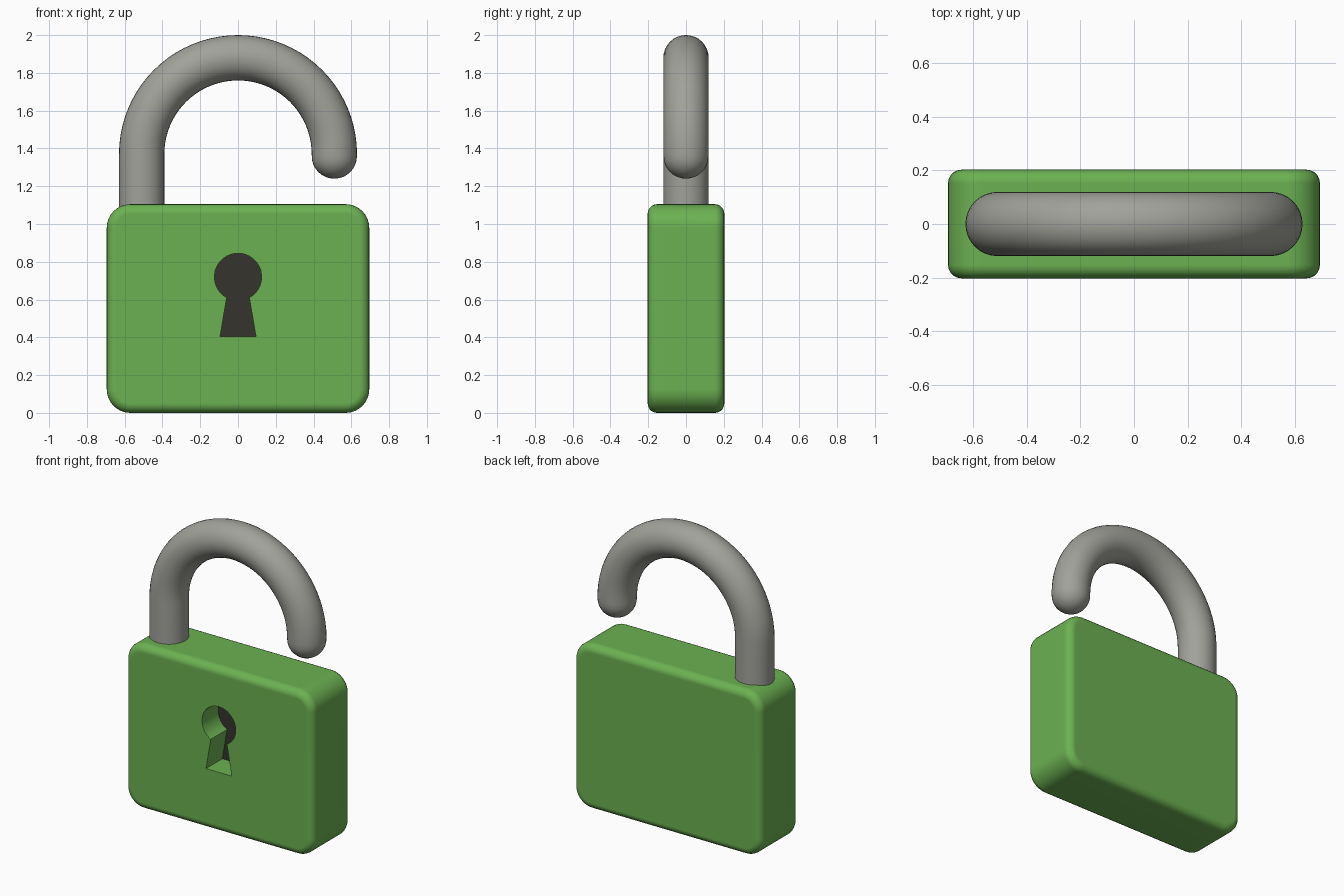
import bpy, bmesh, math
from mathutils import Vector

if "Cube" in bpy.data.objects:
    bpy.data.objects.remove(bpy.data.objects["Cube"], do_unlink=True)


def material(name, rgb):
    m = bpy.data.materials.new(name)
    m.use_nodes = True
    m.diffuse_color = (*rgb, 1)
    bsdf = next(n for n in m.node_tree.nodes if n.type == "BSDF_PRINCIPLED")
    bsdf.inputs["Base Color"].default_value = (*rgb, 1)
    return m


GREEN = material("body_green", (0.15, 0.44, 0.085))
GREY = material("shackle_grey", (0.36, 0.36, 0.33))
DARK = material("keyhole_dark", (0.037, 0.034, 0.026))


def make_object(name, bm, *mats):
    bmesh.ops.recalc_face_normals(bm, faces=bm.faces)
    me = bpy.data.meshes.new(name)
    bm.to_mesh(me)
    bm.free()
    ob = bpy.data.objects.new(name, me)
    bpy.context.collection.objects.link(ob)
    for m in mats:
        me.materials.append(m)
    return ob


def activate(ob):
    bpy.ops.object.select_all(action="DESELECT")
    ob.select_set(True)
    bpy.context.view_layer.objects.active = ob


# Body: box with large rounded corners, then a softer rim front and back
W, D, H = 1.39, 0.406, 1.105
bm = bmesh.new()
bmesh.ops.create_cube(bm, size=1)
for v in bm.verts:
    v.co = Vector((v.co.x * W, v.co.y * D, (v.co.z + 0.5) * H))
corners = [e for e in bm.edges if abs(e.verts[0].co.y - e.verts[1].co.y) > 0.1]
bmesh.ops.bevel(bm, geom=corners, offset=0.125, segments=8, profile=0.5, affect="EDGES")
rims = [e for e in bm.edges if abs(e.verts[0].co.y - e.verts[1].co.y) < 0.001]
bmesh.ops.bevel(bm, geom=rims, offset=0.05, segments=5, profile=0.5, affect="EDGES")
body = make_object("lock_body", bm, GREEN, DARK)

# Keyhole outline: round top running into a flared slot
R, CZ, FLOOR = 0.125, 0.72, -0.03
start = math.asin(0.06 / R)
outline = [(R * math.sin(a), CZ - R * math.cos(a))
           for a in (start + (2 * math.pi - 2 * start) * i / 32 for i in range(33))]
outline += [(-0.095, 0.405), (0.095, 0.405)]
bm = bmesh.new()
face = bm.faces.new([bm.verts.new((x, FLOOR, z)) for x, z in outline])
ext = bmesh.ops.extrude_face_region(bm, geom=[face])["geom"]
bmesh.ops.translate(bm, vec=(0, -0.4, 0),
                    verts=[g for g in ext if isinstance(g, bmesh.types.BMVert)])
cutter = make_object("keyhole_cutter", bm, GREEN)
cutter.hide_render = True

cut = body.modifiers.new("keyhole", "BOOLEAN")
cut.object = cutter
cut.operation = "DIFFERENCE"
cut.solver = "EXACT"
activate(body)
bpy.ops.object.modifier_apply(modifier=cut.name)
bpy.data.objects.remove(cutter, do_unlink=True)

# Dark floor at the back of the keyhole
for p in body.data.polygons:
    p.material_index = 1 if abs(p.center.y - FLOOR) < 0.002 and abs(p.normal.y) > 0.9 else 0
bpy.ops.object.shade_smooth_by_angle(angle=math.radians(35))
weighted = body.modifiers.new("even_faces", "WEIGHTED_NORMAL")
weighted.keep_sharp = True

# Shackle: straight leg, half ring, then a domed free end
TUBE, RING, RZ, SIDES = 0.12, 0.51, 1.37, 32
rings = [(Vector((-RING, 0, 1.05)), Vector((0, 0, 1)), TUBE)]
for i in range(41):
    a = math.pi * (1 - i / 40)
    rings.append((Vector((RING * math.cos(a), 0, RZ + RING * math.sin(a))),
                  Vector((math.sin(a), 0, -math.cos(a))), TUBE))
for i in range(1, 9):
    a = math.pi / 2 * i / 8.3
    rings.append((Vector((RING, 0, RZ - 0.01 - TUBE * math.sin(a))),
                  Vector((0, 0, -1)), TUBE * math.cos(a)))
bm = bmesh.new()
loops = []
for centre, tangent, radius in rings:
    side = tangent.cross(Vector((0, 1, 0)))
    angles = [2 * math.pi * k / SIDES for k in range(SIDES)]
    loops.append([bm.verts.new(centre + radius * (side * math.cos(t) + Vector((0, math.sin(t), 0))))
                  for t in angles])
for a, b in zip(loops, loops[1:]):
    for k in range(SIDES):
        n = (k + 1) % SIDES
        bm.faces.new((a[k], a[n], b[n], b[k]))
bm.faces.new(loops[0])
bm.faces.new(loops[-1])
shackle = make_object("shackle", bm, GREY)
activate(shackle)
bpy.ops.object.shade_smooth_by_angle(angle=math.radians(40))
